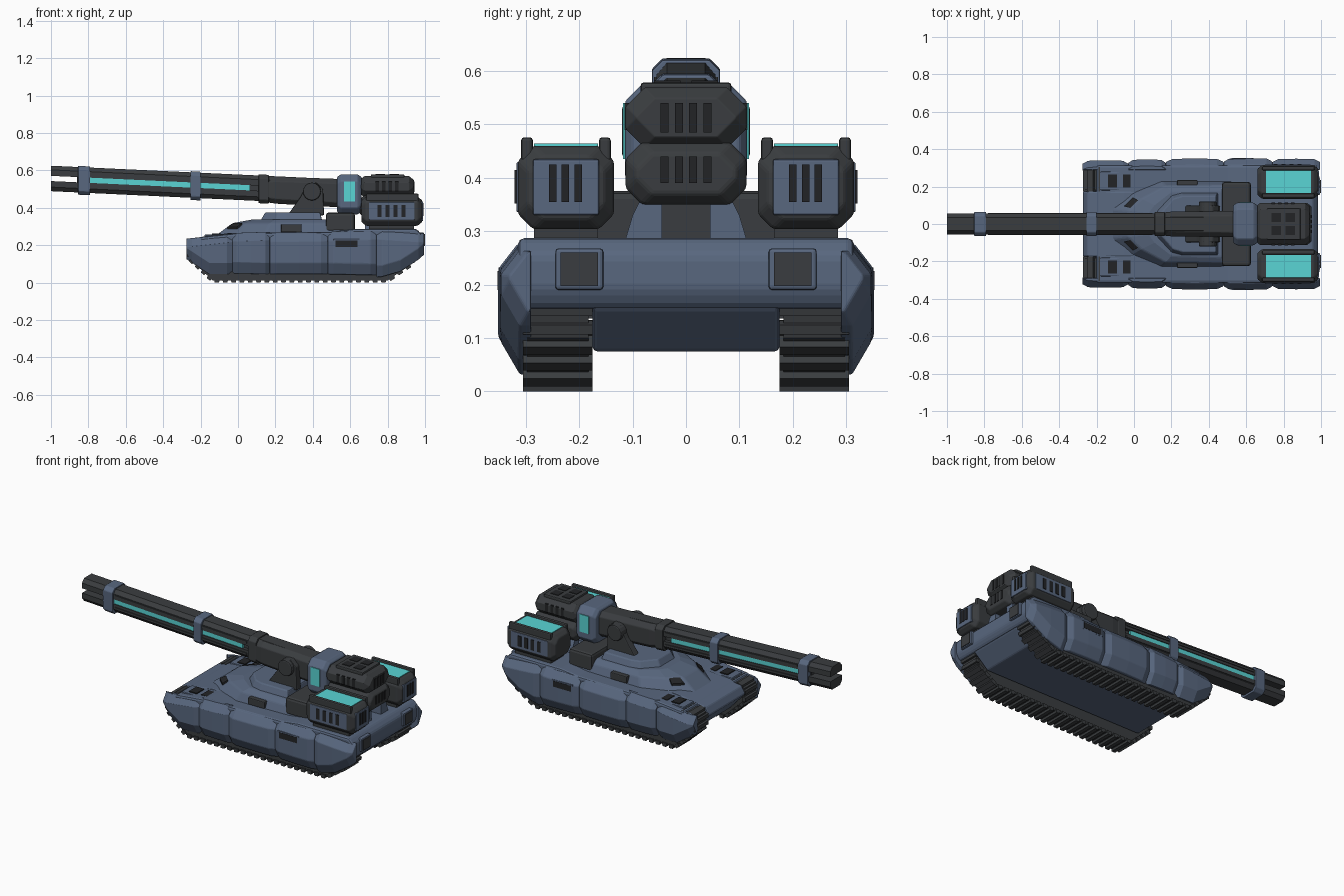
import bpy, bmesh, math
from mathutils import Vector

if "Cube" in bpy.data.objects:
    bpy.data.objects.remove(bpy.data.objects["Cube"])


def material(name, rgb):
    m = bpy.data.materials.new(name)
    m.diffuse_color = (*rgb, 1)
    m.use_nodes = True
    m.node_tree.nodes["Principled BSDF"].inputs["Base Color"].default_value = m.diffuse_color
    return m


BLUE = material("slate_blue_armour", (0.098, 0.135, 0.210))
DARK = material("dark_gunmetal", (0.042, 0.046, 0.050))
BLACK = material("vent_black", (0.016, 0.017, 0.019))
CYAN = material("glowing_cyan", (0.10, 0.66, 0.66))


def finish(name, bm, mat, bevel=0.0):
    bmesh.ops.recalc_face_normals(bm, faces=bm.faces)
    me = bpy.data.meshes.new(name)
    bm.to_mesh(me)
    bm.free()
    me.materials.append(mat)
    ob = bpy.data.objects.new(name, me)
    bpy.context.collection.objects.link(ob)
    if bevel:
        b = ob.modifiers.new("bevel", 'BEVEL')
        b.width, b.segments, b.limit_method = bevel, 2, 'ANGLE'
        b.angle_limit = math.radians(25)
    return ob


def loft(name, rings, mat, bevel=0.0):
    """Skin closed rings with equal point counts and cap both ends."""
    bm = bmesh.new()
    vs = [[bm.verts.new(p) for p in r] for r in rings]
    n = len(vs[0])
    for a, b in zip(vs, vs[1:]):
        for i in range(n):
            j = (i + 1) % n
            bm.faces.new((a[i], a[j], b[j], b[i]))
    bm.faces.new(vs[0])
    bm.faces.new(vs[-1])
    return finish(name, bm, mat, bevel)


def prism(name, pts, y0, y1, mat, bevel=0.0):
    """Extrude an (x, z) side profile across y."""
    return loft(name, [[(x, y, z) for x, z in pts] for y in (y0, y1)], mat, bevel)


def box(name, x0, x1, y0, y1, z0, z1, mat, bevel=0.0):
    return prism(name, [(x0, z0), (x1, z0), (x1, z1), (x0, z1)], y0, y1, mat, bevel)


def octagon(x, cy, cz, hy, hz, c):
    """Chamfered rectangle in the y-z plane."""
    p = [(hy, c - hz), (hy, hz - c), (hy - c, hz), (c - hy, hz),
         (-hy, hz - c), (-hy, c - hz), (c - hy, -hz), (hy - c, -hz)]
    return [(x, cy + y, cz + z) for y, z in p]


def plan(pts, z):
    """Mirror a half outline (x, y) into a closed ring at height z."""
    return [(x, y, z) for x, y in pts] + [(x, -y, z) for x, y in reversed(pts)]


def pod(name, x0, x1, cy, cz, hy, hz, c, mat, bevel=0.006):
    return loft(name, [octagon(x0, cy, cz, hy - .02, hz - .02, c),
                       octagon(x0 + .025, cy, cz, hy, hz, c),
                       octagon(x1 - .025, cy, cz, hy, hz, c),
                       octagon(x1, cy, cz, hy - .02, hz - .02, c)], mat, bevel)


# Hull: central tub and wide deck over the tracks
prism("hull_tub", [(-.275, .19), (-.17, .075), (.87, .075), (.96, .155), (.98, .22), (.9, .28),
                   (-.05, .265), (-.25, .235)], -.175, .175, BLUE, .008)
prism("hull_deck", [(-.21, .19), (-.2, .245), (0, .265), (.5, .272), (.62, .287), (.955, .287),
                    (.985, .255), (.985, .19), (.965, .155), (-.15, .155)], -.315, .315, BLUE, .012)

# Side skirts: armour segments with narrow seams (x0, x1, bottom0, bottom1, top0, top1, outer)
segments = [(-.275, -.03, .125, .05, .235, .262, .338), (-.03, .17, .05, .045, .265, .272, .343),
            (.17, .48, .045, .045, .265, .268, .348), (.48, .74, .045, .04, .27, .278, .35),
            (.74, .995, .03, .13, .278, .262, .347)]
for s, side in ((1, "left"), (-1, "right")):
    for k, (x0, x1, b0, b1, t0, t1, out) in enumerate(segments):
        rings = []
        for f, d in ((0, .016), (.12, 0), (.5, -.002), (.88, 0), (1, .016)):
            x, b, t, o = x0 + (x1 - x0) * f, b0 + (b1 - b0) * f, t0 + (t1 - t0) * f, out - d
            if k == 0:
                b = max(.045, .125 - .16 * f)
            if k == 4:
                b = .03 + .12 * f * f
            sec = [(.29, b), (o - .035, b), (o, b + .06), (o, t - .045), (o - .035, t), (.29, t)]
            rings.append([(x, s * y, z) for y, z in sec])
        loft(f"{side}_skirt_{k + 1}", rings, BLUE, .005)
    # Side vents and front deck vents
    box(f"{side}_side_vent", .52, .64, s * .34, s * .353, .19, .225, BLACK)
    box(f"{side}_side_vent_lip", .51, .65, s * .33, s * .3515, .183, .232, BLUE)
    for x in (-.14, -.06):
        box(f"{side}_deck_vent", x, x + .05, s * .195, s * .265, .23, .263, BLACK)
    box(f"{side}_deck_hatch", -.18, .03, s * .18, s * .28, .2, .257, BLUE, .006)
    # Rear grille boxes
    box(f"{side}_rear_box", .96, .995, s * .155, s * .245, .19, .268, BLUE, .006)
    box(f"{side}_rear_grille", .98, .999, s * .165, s * .235, .197, .26, DARK)

# Tracks: solid belt with pads along the loop
loop = [(-.135, .012), (.80, .012), (.93, .10), (.945, .17), (.88, .215), (-.2, .235),
        (-.262, .215), (-.262, .13)]
for s, side in ((1, "left"), (-1, "right")):
    prism(f"{side}_track_belt", loop, s * .183, s * .298, DARK)
    bm = bmesh.new()
    for (ax, az), (bx, bz) in zip(loop, loop[1:] + loop[:1]):
        a, b = Vector((ax, 0, az)), Vector((bx, 0, bz))
        d = (b - a).normalized()
        nrm = Vector((d.z, 0, -d.x))
        n = max(1, round((b - a).length / .045))
        step = (b - a) / n
        for i in range(n):
            c, h = a + step * (i + .5), step * .36
            q = [c - h - nrm * .01, c + h - nrm * .01, c + h * .7 + nrm * .012, c - h * .7 + nrm * .012]
            r = [[bm.verts.new(p + Vector((0, s * y, 0))) for p in q] for y in (.175, .305)]
            for j in range(4):
                m = (j + 1) % 4
                bm.faces.new((r[0][j], r[0][m], r[1][m], r[1][j]))
            bm.faces.new(r[0])
            bm.faces.new(r[1])
    finish(f"{side}_track_pads", bm, DARK)

# Turret: faceted base, raised plate, rear block
loft("turret_base", [plan([(-.12, .08), (-.02, .17), (.14, .235), (.62, .235)], .25),
                     plan([(-.03, .07), (.04, .135), (.17, .205), (.60, .21)], .318),
                     plan([(.08, .06), (.11, .10), (.2, .17), (.58, .18)], .338)], BLUE, .008)
loft("turret_plate", [plan([(.12, .07), (.2, .155), (.26, .17), (.45, .17)], .33),
                      plan([(.145, .06), (.21, .135), (.26, .15), (.44, .15)], .375)], BLUE, .006)
box("turret_rear_block", .47, .625, -.225, .225, .27, .375, DARK, .015)
for s, side in ((1, "left"), (-1, "right")):
    loft(f"{side}_viewport", [[(x, s * y, z + o) for x, y, z in
         ((-.055, .095, .292), (-.005, .142, .292), (.022, .127, .314), (-.02, .086, .314))]
         for o in (-.006, .006)], BLACK)
    box(f"{side}_turret_hatch", .23, .34, s * .195, s * .235, .27, .312, DARK, .005)
    # Gun cradle arms and pivots
    prism(f"{side}_cradle_arm", [(.265, .36), (.46, .36), (.455, .5), (.42, .535), (.37, .53),
                                 (.335, .46)], s * .055, s * .098, DARK, .006)
    loft(f"{side}_pivot", [[(.395 + .048 * math.cos(a * math.pi / 8), s * y,
                             .487 + .048 * math.sin(a * math.pi / 8)) for a in range(16)]
                           for y in (.06, .12)], DARK, .006)


# Twin-rail cannon, rising gently toward the muzzle
def axis(x):
    return .557 - .047 * (x + 1)


for s, side in ((1, "upper"), (-1, "lower")):
    sec = [(.055, .014), (.055, .046), (.036, .068), (-.036, .068), (-.055, .046), (-.055, .014)]
    loft(f"{side}_rail", [[(x, y, axis(x) + s * z) for y, z in sec] for x in (-1, .56)], DARK)
    prism(f"{side}_rail_rib", [(x, axis(x) + s * z) for x, z in
                               ((-.78, .03), (.1, .03), (.1, .042), (-.78, .042))], -.06, .06, DARK)
prism("barrel_core", [(x, axis(x) + z) for x, z in ((-.86, -.02), (.56, -.02), (.56, .02), (-.86, .02))],
      -.035, .035, DARK)
prism("energy_strip", [(x, axis(x) + z) for x, z in ((-.79, -.016), (.065, -.016), (.065, .016), (-.79, .016))],
      -.05, .05, CYAN)
loft("barrel_jacket", [octagon(x, 0, axis(x) - .006, h, h + .006, .025)
                       for x, h in ((.13, .058), (.2, .066), (.56, .07))], DARK, .004)
for k, (x0, x1, mat) in enumerate(((-.855, -.79, BLUE), (-.255, -.2, BLUE), (.11, .165, DARK))):
    loft(f"barrel_ring_{k + 1}", [octagon(x, 0, axis(x) - .003, .064, .077, .02) for x in (x0, x1)],
         mat, .004)

# Breech collar with glowing side windows
loft("breech_collar", [octagon(x, 0, .472, h, h - .007, .035) for x, h in
                       ((.53, .1), (.55, .114), (.64, .114), (.66, .1))], BLUE, .005)
for s, side in ((1, "left"), (-1, "right")):
    box(f"{side}_breech_window", .567, .625, s * .1, s * .118, .435, .54, CYAN)

# Power unit behind the breech: two stacked dark casings on feet
pod("power_unit_lower", .65, .95, 0, .408, .113, .058, .03, DARK)
pod("power_unit_upper", .65, .94, 0, .513, .113, .056, .035, DARK)
box("power_unit_lid", .71, .89, -.085, .085, .55, .579, DARK, .006)
for x, w in ((.735, .05), (.81, .05)):
    for y in (-.06, .01):
        box("lid_vent", x, x + w, y, y + .05, .57, .582, BLACK)
for i in range(4):
    y = -.048 + .027 * i
    box("upper_rear_vent", .92, .943, y, y + .015, .485, .54, BLACK)
    box("lower_rear_vent", .93, .953, y, y + .015, .39, .44, BLACK)
for s, side in ((1, "left"), (-1, "right")):
    for i in range(4):
        x = .735 + .035 * i
        box(f"{side}_upper_side_vent", x, x + .018, s * .1, s * .115, .49, .54, BLACK)
    loft(f"{side}_unit_foot", [[(x, s * y, z) for y, x in ((.045, .68), (.045, .92), (t, .92), (t, .68))]
                               for z, t in ((.27, .118), (.33, .1), (.37, .08))], BLUE)

# Side energy pods with glowing top panels
for s, side in ((1, "left"), (-1, "right")):
    cy = s * .225
    box(f"{side}_pod_mount", .70, .94, cy - .06, cy + .06, .27, .33, DARK)
    pod(f"{side}_pod", .66, .985, cy, .382, .09, .078, .028, DARK)
    box(f"{side}_pod_rear_panel", .97, .99, cy - .062, cy + .062, .33, .435, BLUE, .004)
    box(f"{side}_pod_side_panel", .70, .945, s * .3, s * .318, .335, .43, BLUE, .004)
    box(f"{side}_pod_glow", .705, .945, cy - .06, cy + .06, .43, .464, CYAN)
    for t in (-1, 1):
        box(f"{side}_pod_top_rail", .685, .965, cy + t * .062, cy + t * .084, .43, .476, DARK, .006)
    for i in range(3):
        y = cy - .032 + .024 * i
        box(f"{side}_pod_rear_vent", .98, .993, y, y + .014, .355, .425, BLACK)
    for i in range(4):
        x = .745 + .043 * i
        box(f"{side}_pod_side_vent", x, x + .022, s * .31, s * .321, .352, .415, BLACK)
